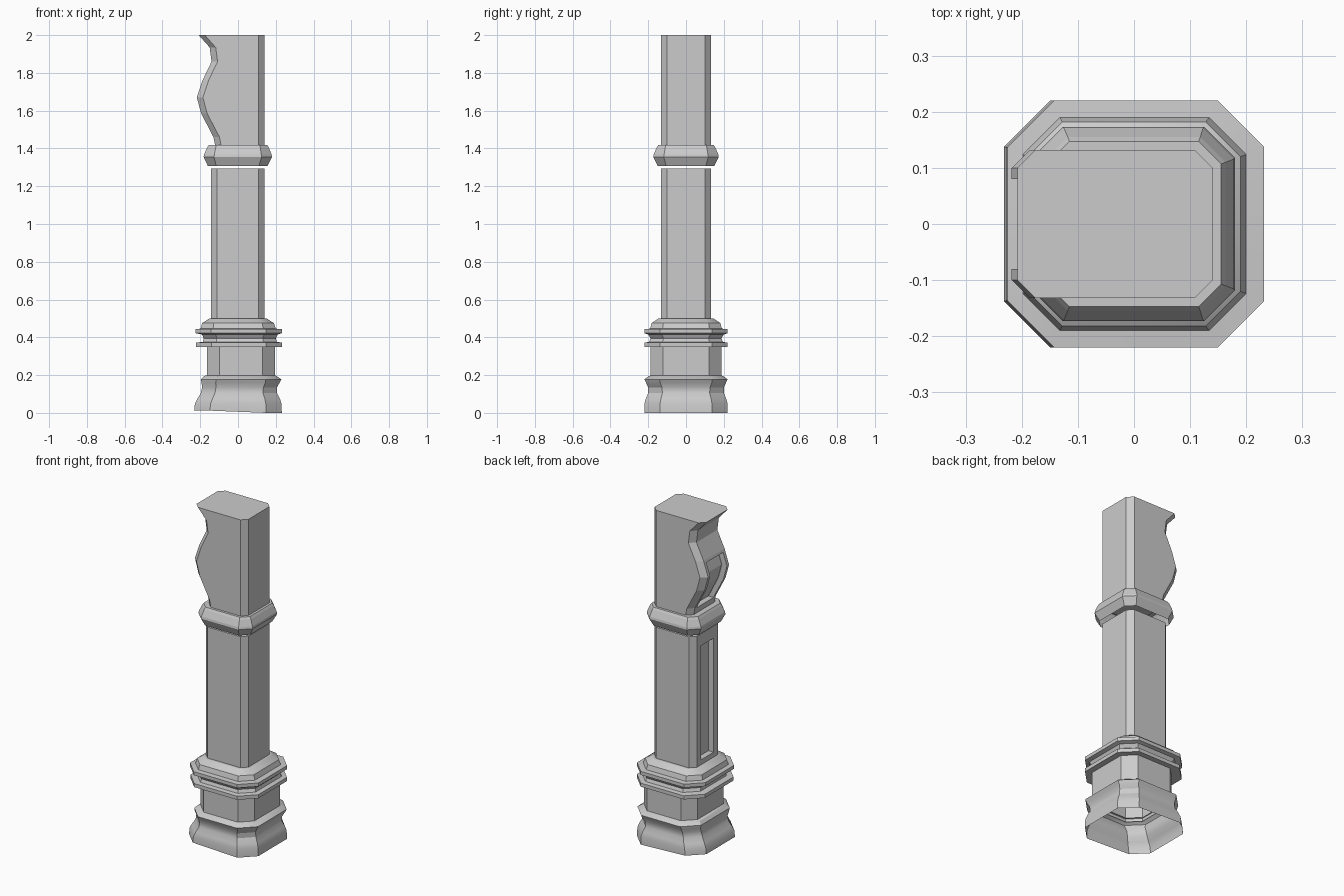
import bpy, bmesh
from math import radians

if "Cube" in bpy.data.objects:
    bpy.data.objects.remove(bpy.data.objects["Cube"])


def loft(name, rings, bottom=True, top=True, smooth=False):
    """Stack chamfered rectangles (z, x0, x1, half_y, chamfer) into a skin."""
    bm = bmesh.new()
    loops = []
    for z, x0, x1, y, c in rings:
        pts = [(x0 + c, -y), (x1 - c, -y), (x1, c - y), (x1, y - c),
               (x1 - c, y), (x0 + c, y), (x0, y - c), (x0, c - y)]
        loops.append([bm.verts.new((px, py, z)) for px, py in pts])
    for a, b in zip(loops, loops[1:]):
        for i in range(8):
            j = (i + 1) % 8
            bm.faces.new((a[i], a[j], b[j], b[i]))
    if bottom:
        bm.faces.new(loops[0][::-1])
    if top:
        bm.faces.new(loops[-1])
    me = bpy.data.meshes.new(name)
    bm.to_mesh(me)
    bm.free()
    ob = bpy.data.objects.new(name, me)
    bpy.context.collection.objects.link(ob)
    if smooth:
        bpy.ops.object.select_all(action='DESELECT')
        ob.select_set(True)
        bpy.context.view_layer.objects.active = ob
        bpy.ops.object.shade_smooth_by_angle(angle=radians(30))
    return ob


def carve(target, cutter):
    mod = target.modifiers.new("panel", 'BOOLEAN')
    mod.operation = 'DIFFERENCE'
    mod.solver = 'EXACT'
    mod.object = cutter
    cutter.hide_render = True
    cutter.hide_set(True)


# Flared foot, hollow underneath
foot = loft("foot", [
    (0, -.232, .232, .22, .083), (.05, -.228, .23, .22, .083),
    (.075, -.215, .222, .213, .08), (.105, -.197, .207, .2, .075),
    (.135, -.19, .207, .2, .073), (.16, -.193, .22, .212, .075),
    (.178, -.197, .23, .22, .083), (.195, -.18, .205, .197, .07),
    (.2, -.16, .19, .18, .065)], bottom=False, top=False, smooth=True)
for v in foot.data.vertices:  # slightly lifted left edge
    if v.co.z < .01 and v.co.x < -.1:
        v.co.z = .012

# Plinth block
loft("plinth", [(.18, -.164, .196, .188, .066), (.36, -.164, .196, .188, .066)],
     bottom=False)

# Double flanged collar with sloped cap
loft("collar", [
    (.35, -.222, .232, .22, .083), (.372, -.222, .232, .22, .083),
    (.376, -.185, .205, .195, .07), (.395, -.182, .2, .188, .07),
    (.415, -.19, .21, .2, .072), (.422, -.225, .232, .22, .083),
    (.443, -.225, .232, .22, .083), (.446, -.198, .2, .19, .066),
    (.475, -.19, .19, .182, .062), (.5, -.152, .152, .145, .04)], smooth=True)

# Shaft with a tall recessed panel on the left side
shaft = loft("shaft", [(.48, -.143, .14, .132, .032), (1.293, -.143, .14, .132, .032)])
carve(shaft, loft("shaft_panel_cutter", [(.53, -.3, -.108, .06, 0.001),
                                         (1.22, -.3, -.108, .06, 0.001)]))

# Ring moulding, floating just above the shaft
loft("ring", [(1.308, -.16, .156, .15, .045), (1.355, -.182, .18, .173, .055),
              (1.368, -.18, .178, .171, .055), (1.405, -.163, .163, .155, .045),
              (1.418, -.155, .155, .147, .04)], bottom=False)

# Upper block whose left side follows a scrolling curve
curve = [(1.41, -.12), (1.46, -.13), (1.585, -.195), (1.67, -.218), (1.76, -.188),
         (1.86, -.14), (1.935, -.15), (2.0, -.208)]
head = loft("head_block", [(z, x, .14, .132, .032) for z, x in curve])
panel = [(1.455, -.129)] + curve[2:4] + [(1.745, -.193)]
carve(head, loft("head_panel_cutter",
                 [(z, x - .15, x + .035, .08, 0.001) for z, x in panel]))
